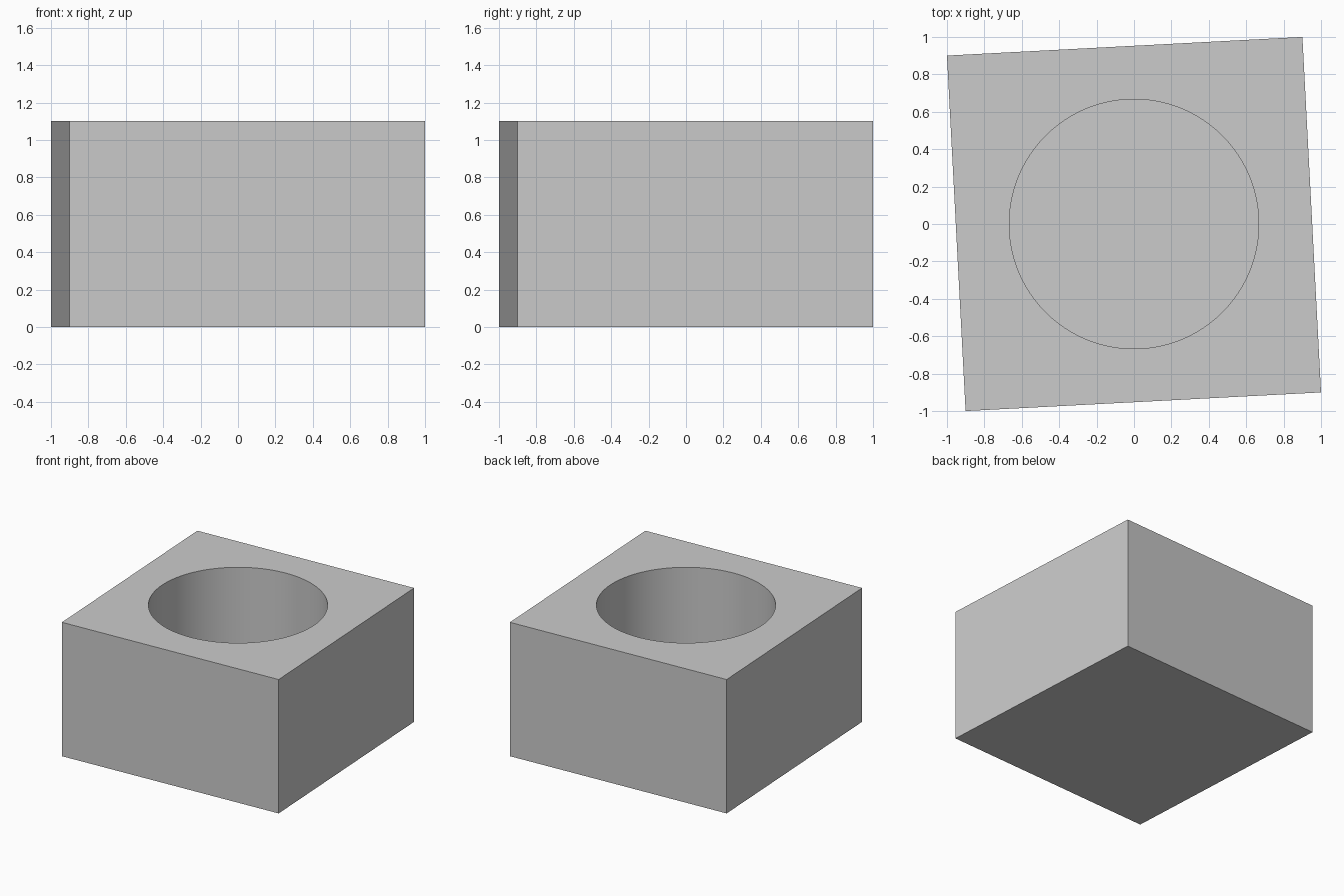
import bpy
import math

if "Cube" in bpy.data.objects:
    bpy.data.objects.remove(bpy.data.objects["Cube"])

HEIGHT = 1.1
TURN = math.radians(3)
SIDE = 2 / (math.cos(TURN) + math.sin(TURN))
RADIUS = 0.667
FLOOR = 0.25

# Square block, turned slightly about z
bpy.ops.mesh.primitive_cube_add(size=1, location=(0, 0, HEIGHT / 2))
block = bpy.context.object
block.name = "block_body"
block.scale = (SIDE, SIDE, HEIGHT)
block.rotation_euler.z = TURN
bpy.ops.object.transform_apply(location=True, rotation=True, scale=True)

# Cutter for the round, flat-bottomed recess
bpy.ops.mesh.primitive_cylinder_add(vertices=96, radius=RADIUS, depth=2,
                                    location=(0, 0, FLOOR + 1))
cutter = bpy.context.object
cutter.name = "recess_cutter"

# Cut the recess, then drop the cutter
cut = block.modifiers.new("recess", "BOOLEAN")
cut.operation = "DIFFERENCE"
cut.solver = "EXACT"
cut.object = cutter
bpy.ops.object.select_all(action="DESELECT")
block.select_set(True)
bpy.context.view_layer.objects.active = block
bpy.ops.object.modifier_apply(modifier=cut.name)
bpy.data.objects.remove(cutter, do_unlink=True)

# Smooth round wall, sharp edges elsewhere
bpy.ops.object.shade_smooth_by_angle(angle=math.radians(30))
